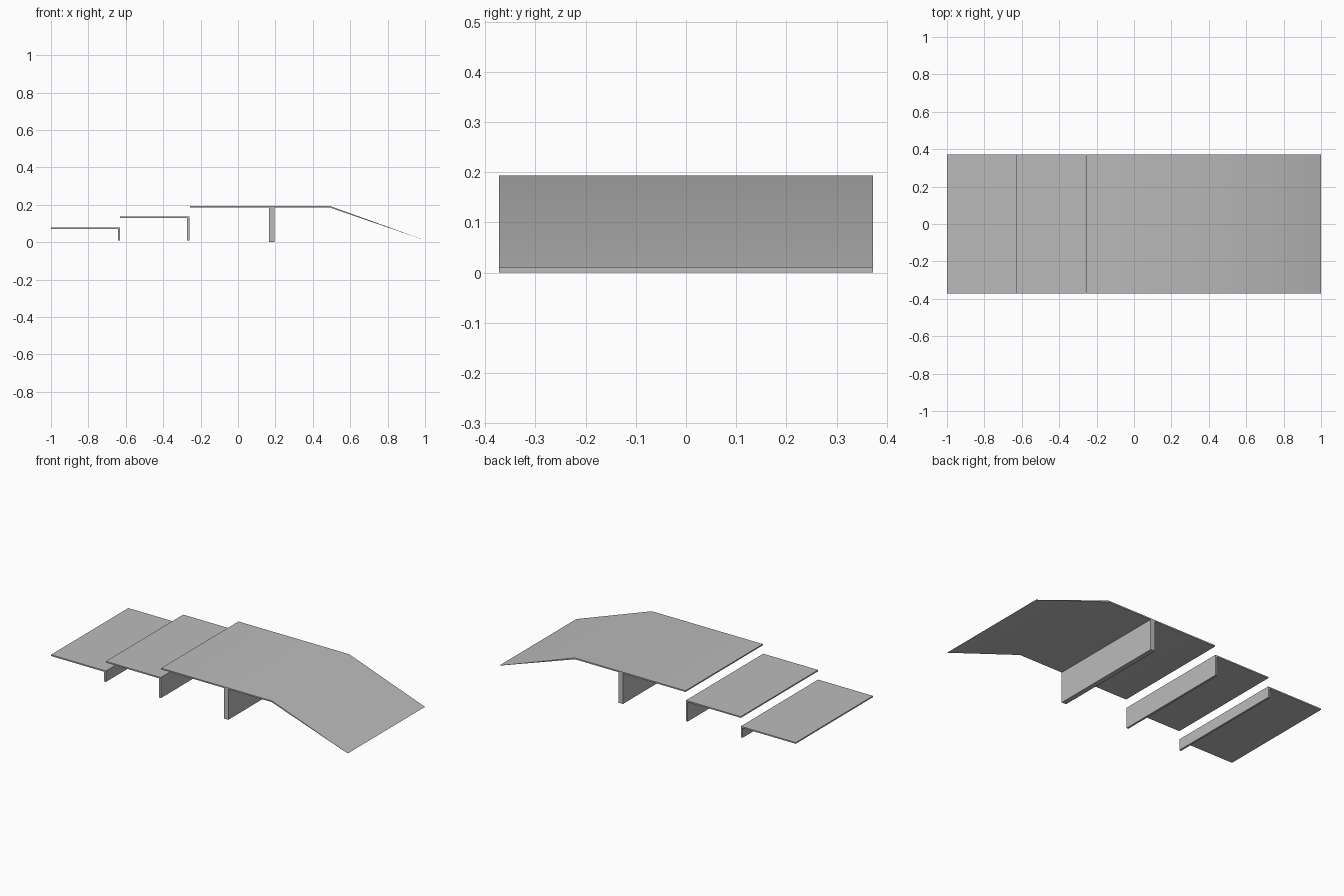
import bpy
import bmesh
import math

cube = bpy.data.objects.get("Cube")
if cube:
    bpy.data.objects.remove(cube, do_unlink=True)

HALF_WIDTH = 0.372
THICK = 0.008

grey = bpy.data.materials.new("plain grey")
grey.use_nodes = True
colour = (0.5, 0.5, 0.5, 1)
grey.diffuse_color = colour
grey.node_tree.nodes["Principled BSDF"].inputs["Base Color"].default_value = colour


def extrude_profile(name, points):
    """Sweep a closed x-z outline across the full width."""
    bm = bmesh.new()
    face = bm.faces.new([bm.verts.new((x, -HALF_WIDTH, z)) for x, z in points])
    swept = bmesh.ops.extrude_face_region(bm, geom=[face])["geom"]
    verts = [v for v in swept if isinstance(v, bmesh.types.BMVert)]
    bmesh.ops.translate(bm, verts=verts, vec=(0, 2 * HALF_WIDTH, 0))
    bmesh.ops.recalc_face_normals(bm, faces=bm.faces)
    mesh = bpy.data.meshes.new(name)
    bm.to_mesh(mesh)
    bm.free()
    mesh.materials.append(grey)
    obj = bpy.data.objects.new(name, mesh)
    bpy.context.collection.objects.link(obj)
    return obj


def slab(name, x0, x1, z0, z1):
    return extrude_profile(name, [(x0, z0), (x1, z0), (x1, z1), (x0, z1)])


# Two low steps, each a thin tread on a riser at its inner end
for name, x0, x1, top in (("lower", -1.0, -0.63, 0.077),
                          ("middle", -0.63, -0.26, 0.136)):
    slab(name + "_tread", x0, x1, top - THICK, top)
    slab(name + "_riser", x1 - 0.012, x1, 0.01, top - THICK)

# Top deck bending down into a ramp that thins to an edge
deck = extrude_profile("deck_and_ramp", [
    (-0.257, 0.194), (-0.257, 0.194 - THICK), (0.488, 0.194 - THICK),
    (1.0, 0.01), (0.49, 0.194)])
slab("deck_support", 0.165, 0.195, 0.0, 0.194 - THICK)

# Soft shading over the bend, crisp at the plate edges
bpy.context.view_layer.objects.active = deck
deck.select_set(True)
bpy.ops.object.shade_smooth_by_angle(angle=math.radians(30))
